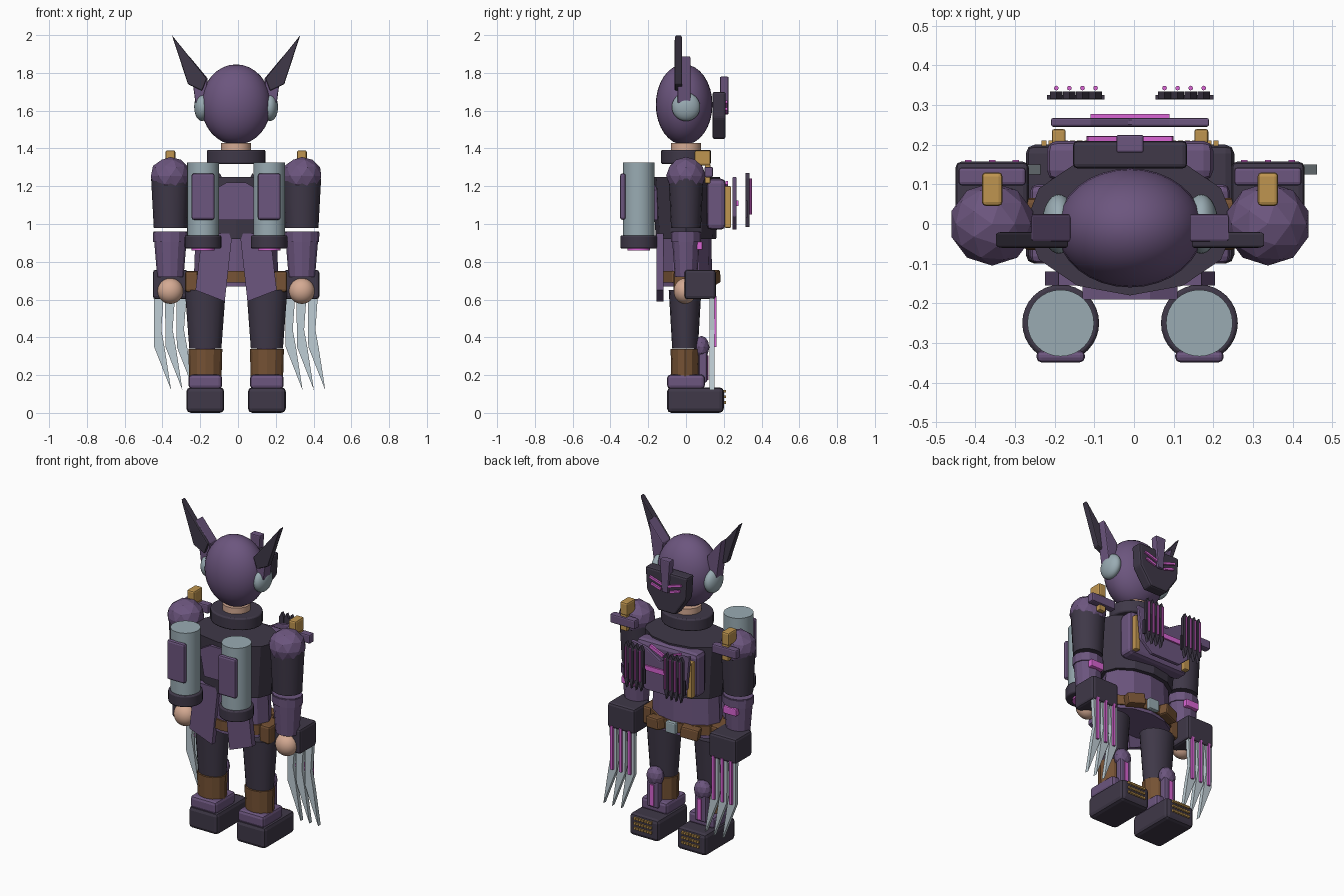
import bpy, bmesh, math
from mathutils import Matrix, Vector

if "Cube" in bpy.data.objects:
    bpy.data.objects.remove(bpy.data.objects["Cube"])

AXIS = -0.01  # the claws sweep to one side, so the body sits slightly off centre


def material(name, r, g, b):
    m = bpy.data.materials.new(name)
    m.use_nodes = True
    m.diffuse_color = (r, g, b, 1)
    m.node_tree.nodes["Principled BSDF"].inputs["Base Color"].default_value = (r, g, b, 1)
    return m


PURPLE = material("purple armour", .15, .092, .21)
DARK = material("dark suit", .05, .04, .065)
STEEL = material("blue grey metal", .32, .41, .45)
BLADE = material("pale blade", .52, .61, .66)
SKIN = material("skin", .66, .40, .29)
GOLD = material("gold", .52, .30, .08)
BROWN = material("brown leather", .18, .085, .035)
PINK = material("pink glow", .70, .13, .66)


def finish(name, bm, mat, loc=(0, 0, 0), rot=(0, 0, 0), bevel=0, smooth=0):
    bmesh.ops.recalc_face_normals(bm, faces=bm.faces)
    me = bpy.data.meshes.new(name)
    bm.to_mesh(me)
    bm.free()
    ob = bpy.data.objects.new(name, me)
    bpy.context.collection.objects.link(ob)
    me.materials.append(mat)
    ob.location = (loc[0] + AXIS, loc[1], loc[2])
    ob.rotation_euler = rot
    if bevel:
        mod = ob.modifiers.new("bevel", "BEVEL")
        mod.width, mod.segments = bevel, 2
    if smooth:
        bpy.ops.object.select_all(action="DESELECT")
        ob.select_set(True)
        bpy.context.view_layer.objects.active = ob
        bpy.ops.object.shade_smooth_by_angle(angle=math.radians(smooth))
    return ob


def box(name, loc, size, mat, bevel=0, rot=(0, 0, 0)):
    bm = bmesh.new()
    bmesh.ops.create_cube(bm, size=1, matrix=Matrix.Diagonal((*size, 1)))
    return finish(name, bm, mat, loc, rot, bevel)


def tube(name, loc, r_low, r_top, height, mat, sides=12, depth=1, rot=(0, 0, 0), bevel=0):
    bm = bmesh.new()
    bmesh.ops.create_cone(bm, cap_ends=True, segments=sides, radius1=r_low, radius2=r_top,
                          depth=height, matrix=Matrix.Diagonal((1, depth, 1, 1)))
    return finish(name, bm, mat, loc, rot, bevel, 35 if sides > 12 else 0)


def ball(name, loc, radii, mat, facets=False):
    bm = bmesh.new()
    scale = Matrix.Diagonal((*radii, 1))
    if facets:
        bmesh.ops.create_icosphere(bm, subdivisions=2, radius=1, matrix=scale)
    else:
        bmesh.ops.create_uvsphere(bm, u_segments=32, v_segments=16, radius=1, matrix=scale)
    return finish(name, bm, mat, loc, smooth=0 if facets else 60)


def plate(name, outline, y0, y1, mat, side=1, bevel=0):
    """Outline in x and z, extruded from y0 to y1; side -1 mirrors it."""
    bm = bmesh.new()
    face = bm.faces.new([bm.verts.new((x * side, y0, z)) for x, z in outline])
    out = bmesh.ops.extrude_face_region(bm, geom=[face])["geom"]
    bmesh.ops.translate(bm, vec=Vector((0, y1 - y0, 0)),
                        verts=[v for v in out if isinstance(v, bmesh.types.BMVert)])
    return finish(name, bm, mat, bevel=bevel)


# Head
ball("helmet", (0, -.01, 1.632), (.185, .15, .213), PURPLE)
tube("neck", (0, 0, 1.39), .08, .08, .08, SKIN, 24)
tube("collar", (0, 0, 1.355), .155, .155, .075, DARK, 24, .85, bevel=.008)
plate("face_mask", [(-.145, 1.70), (.145, 1.70), (.135, 1.56), (.06, 1.45), (-.06, 1.45), (-.135, 1.56)],
      .14, .21, DARK, bevel=.012)
plate("mask_crest", [(-.035, 1.78), (.035, 1.78), (.02, 1.58), (-.02, 1.58)], .18, .225, PURPLE, bevel=.006)

# Torso
tube("torso", (0, 0, 1.085), .235, .265, .33, DARK, 12, .68)
tube("waist", (0, 0, .81), .225, .215, .28, PURPLE, 12, .62)
tube("belt", (0, 0, .72), .232, .232, .06, BROWN, 12, .64)
box("belt_buckle", (0, .155, .72), (.07, .03, .07), STEEL, .008)
plate("back_panel", [(-.12, 1.18), (-.05, 1.22), (.05, 1.22), (.12, 1.18), (.09, 1.02), (-.09, 1.02)],
      -.19, -.15, PURPLE)
box("chest_armour", (0, .16, 1.105), (.42, .1, .27), PURPLE, .025)
plate("chest_plate", [(-.2, 1.25), (-.1, 1.23), (0, 1.17), (.1, 1.23), (.2, 1.25), (.18, 1.04), (.1, .97),
                      (-.1, .97), (-.18, 1.04)], .245, .268, PURPLE, bevel=.006)
box("chest_glow", (0, .272, 1.11), (.2, .012, .03), PINK)

for s, label in ((-1, "right"), (1, "left")):
    def n(part):
        return label + "_" + part

    # Ears and face details
    ball(n("ear_disc"), (s * .18, 0, 1.62), (.042, .075, .075), STEEL)
    plate(n("ear_fin"), [(.25, 1.89), (.15, 1.77), (.17, 1.62), (.215, 1.64)], -.045, .025, PURPLE, s, .006)
    plate(n("ear_blade"), [(.34, 2.0), (.255, 1.74), (.18, 1.705), (.155, 1.77)], -.06, -.02, DARK, s, .006)
    for k in range(2):
        box(n("eye_glow"), (s * .065, .214, 1.635 - k * .035), (.09 - k * .02, .014, .014), PINK,
            rot=(0, -s * .3, 0))

    # Back canisters and coat tail
    x = s * .175
    tube(n("canister"), (x, -.25, 1.115), .084, .084, .42, STEEL, 32)
    tube(n("canister_base"), (x, -.25, .905), .097, .097, .07, DARK, 32, bevel=.008)
    tube(n("canister_glow"), (x, -.25, .866), .06, .06, .014, PINK, 32)
    box(n("canister_plate"), (x, -.334, 1.145), (.122, .03, .245), PURPLE, .012)
    plate(n("coat_tail"), [(.02, .95), (.18, .95), (.215, .65), (.06, .59)], -.155, -.12, PURPLE, s)

    # Chest ornaments
    box(n("chest_gold"), (s * .18, .222, 1.09), (.035, .035, .22), GOLD, .006)
    box(n("chest_line"), (s * .06, .215, 1.2), (.1, .014, .02), PINK, rot=(0, -s * .4, 0))
    box(n("emblem_bar"), (s * .137, .32, 1.08), (.146, .012, .09), DARK)
    for k in range(4):
        x = s * (.087 + k * .033)
        plate(n("emblem_spike"), [(x - .016, 1.24), (x, 1.27), (x + .016, 1.24), (x + .014, 1.04), (x, .985),
                                  (x - .014, 1.04)], .315, .335, DARK)
        tube(n("emblem_glow"), (x, .343, 1.145), .006, .006, .19, PINK, 8)

    # Belt pouches
    box(n("hip_pouch"), (s * .235, 0, .695), (.07, .13, .11), BROWN, .012)
    box(n("front_pouch"), (s * .12, .14, .715), (.11, .06, .07), BROWN, .01, (0, s * .15, -s * .3))

    # Arms
    x = s * .348
    ball(n("shoulder"), (x, 0, 1.255), (.108, .105, .1), PURPLE, True)
    tube(n("upper_arm"), (x, 0, 1.11), .088, .102, .26, DARK, 16, .9)
    tube(n("forearm"), (x, 0, .84), .07, .09, .24, PURPLE, 12, .85)
    tube(n("forearm_cuff"), (x, 0, .93), .091, .093, .05, PURPLE, 12, .87)
    box(n("forearm_glow"), (x, .07, .885), (.09, .035, .045), PINK, .006)
    ball(n("hand"), (x, -.005, .645), (.068, .06, .068), SKIN)
    box(n("shoulder_bar"), (x, .12, 1.275), (.17, .045, .055), PURPLE, .008)
    box(n("shoulder_clasp"), (x, .088, 1.35), (.052, .085, .08), GOLD, .01)
    box(n("clasp_drop"), (x, .115, 1.265), (.045, .03, .1), GOLD, .006)
    box(n("gauntlet"), (x, .075, .68), (.185, .165, .155), DARK, .015)

    # Claws all sweep the same way
    for k in (-1, 0, 1):
        c = x + k * .06
        plate(n("claw"), [(c - .028, .61), (c + .024, .61), (c + .012, .44), (c + .03, .34), (c + .064, .12),
                          (c - .026, .35)], .125, .15, BLADE)
        box(n("claw_glow"), (c, .155, .485), (.016, .014, .27), PINK)

    # Legs
    x = s * .163
    tube(n("thigh"), (x, -.005, .495), .085, .108, .31, DARK, 16, .8)
    tube(n("shin_cuff"), (x, -.005, .265), .086, .09, .145, BROWN, 12, .85)
    box(n("boot"), (x, .05, .068), (.2, .3, .135), DARK, .022)
    box(n("boot_cuff"), (x, 0, .165), (.178, .2, .075), PURPLE, .018)
    ball(n("knee_cap"), (x, .082, .348), (.055, .042, .06), PURPLE, True)
    box(n("shin_guard"), (x, .09, .245), (.08, .045, .17), PURPLE, .012)
    box(n("shin_glow"), (x, .115, .24), (.025, .01, .13), PINK)
    for row in range(3):
        for col in range(7):
            box(n("toe_stud"), (x + (col - 3) * .018, .203, .055 + row * .03), (.013, .015, .014), GOLD)
